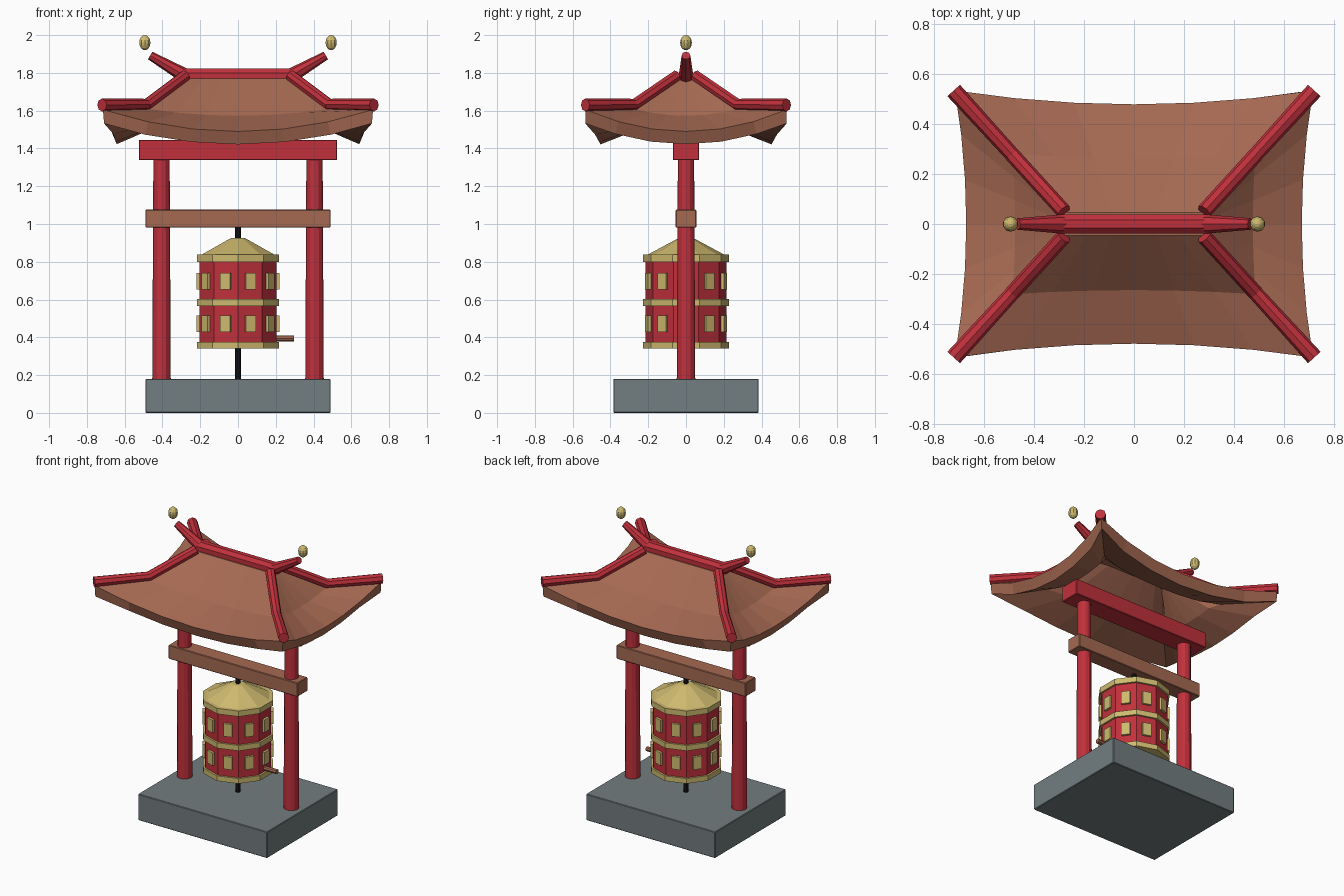
import bpy, bmesh, math
from mathutils import Vector, Matrix

if "Cube" in bpy.data.objects:
    bpy.data.objects.remove(bpy.data.objects["Cube"])


def material(name, rgb):
    m = bpy.data.materials.new(name)
    m.diffuse_color = (*rgb, 1)
    m.use_nodes = True
    m.node_tree.nodes["Principled BSDF"].inputs["Base Color"].default_value = m.diffuse_color
    return m


RED = material("red lacquer", (0.53, 0.03, 0.045))
BROWN = material("brown wood", (0.38, 0.142, 0.085))
GOLD = material("gold", (0.62, 0.49, 0.16))
STONE = material("grey stone", (0.17, 0.205, 0.215))
BLACK = material("black iron", (0.008, 0.008, 0.009))


def finish(name, bm, mat):
    bmesh.ops.recalc_face_normals(bm, faces=bm.faces)
    me = bpy.data.meshes.new(name)
    bm.to_mesh(me)
    bm.free()
    me.materials.append(mat)
    ob = bpy.data.objects.new(name, me)
    bpy.context.collection.objects.link(ob)
    return ob


def box(name, center, size, mat, turn=0, bevel=0.0):
    bm = bmesh.new()
    bmesh.ops.create_cube(bm, size=1)
    bmesh.ops.scale(bm, vec=size, verts=bm.verts)
    bmesh.ops.translate(bm, vec=center, verts=bm.verts)
    bmesh.ops.rotate(bm, cent=(0, 0, 0), matrix=Matrix.Rotation(turn, 3, 'Z'), verts=bm.verts)
    if bevel:
        bmesh.ops.bevel(bm, geom=bm.edges[:], offset=bevel, segments=1, affect='EDGES')
    return finish(name, bm, mat)


def rod(name, a, b, ra, rb, sides, mat, phase=0.0):
    """Tapered prism from point a to point b."""
    a, b = Vector(a), Vector(b)
    d = b - a
    rot = Matrix.Identity(3) if d.xy.length < 1e-6 else d.to_track_quat('Z', 'Y').to_matrix()
    bm = bmesh.new()
    rings = []
    for p, r in ((a, ra), (b, rb)):
        rings.append([bm.verts.new(p + rot @ Vector((r * math.cos(t), r * math.sin(t), 0)))
                      for t in (phase + math.tau * i / sides for i in range(sides))])
    for i in range(sides):
        j = (i + 1) % sides
        bm.faces.new((rings[0][i], rings[0][j], rings[1][j], rings[1][i]))
    bm.faces.new(rings[0][::-1])
    bm.faces.new(rings[1])
    return finish(name, bm, mat)


# Plinth, posts and beams
box("stone_base", (0, 0, 0.09), (0.98, 0.77, 0.18), STONE, bevel=0.004)
for side, s in (("left", -1), ("right", 1)):
    rod(f"{side}_post", (s * 0.405, 0, 0.18), (s * 0.405, 0, 1.36), 0.049, 0.043, 12, RED)
box("cross_beam", (0, 0, 1.028), (0.98, 0.11, 0.095), BROWN, bevel=0.004)
box("top_beam", (0, 0, 1.392), (1.05, 0.14, 0.108), RED, bevel=0.004)

# Ten-sided drum on its axle, with a corner facing the front
PH = math.pi / 2
rod("axle", (0, 0, 0.18), (0, 0, 1.0), 0.015, 0.015, 8, BLACK)
rod("drum", (0, 0, 0.35), (0, 0, 0.83), 0.215, 0.215, 10, RED, PH)
for i, (z0, z1) in enumerate(((0.34, 0.375), (0.565, 0.602), (0.8, 0.838))):
    rod(f"drum_band_{i}", (0, 0, z0), (0, 0, z1), 0.228, 0.228, 10, GOLD, PH)
rod("drum_cap", (0, 0, 0.835), (0, 0, 0.925), 0.208, 0.04, 10, GOLD, PH)
for row, z in enumerate((0.473, 0.697)):
    for k in range(10):
        box(f"drum_plate_{row}_{k}", (0.211, 0, z), (0.018, 0.056, 0.087), GOLD, math.tau * k / 10)
rod("drum_handle", (0.19, 0, 0.395), (0.297, 0, 0.395), 0.016, 0.016, 8, BROWN)


# Sweeping hip roof: three rings, each sagging between its corners
def roof_ring(bm, cx, cy, cz, dx, dy, dz, n=6):
    out = []
    for q in range(4):
        for i in range(n):
            t = -1 + 2 * i / n
            k = 1 - t * t
            z = cz - dz * k
            p = ((t * cx, -cy + dy * k), (cx - dx * k, t * cy),
                 (-t * cx, cy - dy * k), (-cx + dx * k, -t * cy))[q]
            out.append(bm.verts.new((*p, z)))
    return out


bm = bmesh.new()
rings = [roof_ring(bm, 0.28, 0.045, 1.77, 0, 0, 0),
         roof_ring(bm, 0.485, 0.28, 1.61, 0.01, 0.016, 0.037),
         roof_ring(bm, 0.715, 0.533, 1.605, 0.045, 0.055, 0.115)]
for up, low in zip(rings, rings[1:]):
    for i in range(24):
        j = (i + 1) % 24
        bm.faces.new((up[i], low[i], low[j], up[j]))
cap = bm.faces.new(rings[0])
roof = finish("roof", bm, BROWN)
if sum(p.normal.z * p.area for p in roof.data.polygons) < 0:
    roof.data.flip_normals()
sol = roof.modifiers.new("thickness", 'SOLIDIFY')
sol.thickness = 0.073
sol.offset = -1

# Ridge, upturned ridge ends, finials and hip rods
rod("ridge", (-0.29, 0, 1.785), (0.29, 0, 1.785), 0.041, 0.041, 8, RED, math.pi / 8)
for side, s in (("left", -1), ("right", 1)):
    rod(f"{side}_ridge_end", (s * 0.28, 0, 1.785), (s * 0.465, 0, 1.892), 0.039, 0.023, 8, RED)
    bm = bmesh.new()
    bmesh.ops.create_uvsphere(bm, u_segments=10, v_segments=8, radius=1)
    bmesh.ops.scale(bm, vec=(0.031, 0.031, 0.04), verts=bm.verts)
    bmesh.ops.translate(bm, vec=(s * 0.493, 0, 1.96), verts=bm.verts)
    finish(f"{side}_finial", bm, GOLD)
    for end, f in (("front", -1), ("back", 1)):
        rod(f"{end}_{side}_hip_upper", (s * 0.28, f * 0.05, 1.785), (s * 0.487, f * 0.277, 1.63),
            0.031, 0.031, 8, RED)
        rod(f"{end}_{side}_hip_lower", (s * 0.48, f * 0.27, 1.633), (s * 0.72, f * 0.533, 1.63),
            0.03, 0.034, 8, RED)
